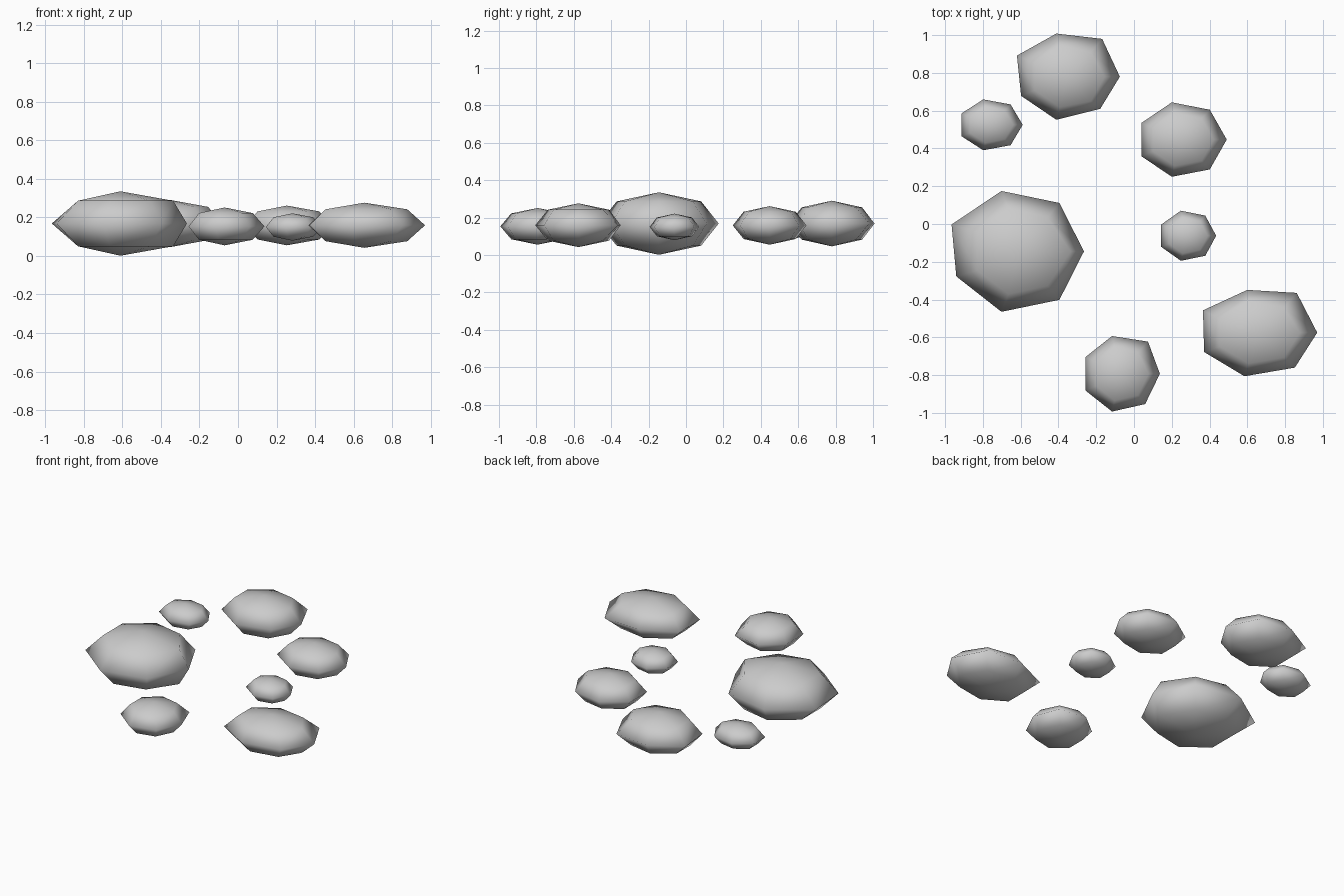
import bpy, bmesh
from math import sin, cos, pi

if "Cube" in bpy.data.objects:
    bpy.data.objects.remove(bpy.data.objects["Cube"])

SIDES, STEPS = 7, 4


def stone(name, centre, radii, bumps=()):
    """Squashed seven-sided ball; bumps are (ring, side, dx, dy) nudges."""
    cx, cy, cz = centre
    rx, ry, rz = radii
    nudge = {(r, s): (dx, dy) for r, s, dx, dy in bumps}
    bm = bmesh.new()
    bottom = bm.verts.new((cx, cy, cz - rz))
    top = bm.verts.new((cx, cy, cz + rz))
    rings = []
    for r in range(1, STEPS):
        lat = -pi / 2 + pi * r / STEPS
        ring = []
        for s in range(SIDES):
            a = 2 * pi * s / SIDES
            dx, dy = nudge.get((r, s), (0, 0))
            ring.append(bm.verts.new((cx + rx * cos(lat) * cos(a) + dx,
                                      cy + ry * cos(lat) * sin(a) + dy,
                                      cz + rz * sin(lat))))
        rings.append(ring)
    for s in range(SIDES):
        t = (s + 1) % SIDES
        bm.faces.new((bottom, rings[0][t], rings[0][s]))
        bm.faces.new((top, rings[-1][s], rings[-1][t]))
        for lo, hi in zip(rings, rings[1:]):
            bm.faces.new((lo[s], lo[t], hi[t], hi[s]))
    for f in bm.faces:
        f.smooth = True
    mesh = bpy.data.meshes.new(name)
    bm.to_mesh(mesh)
    bm.free()
    bpy.context.collection.objects.link(bpy.data.objects.new(name, mesh))


# Large stones with slightly uneven outlines
stone("stone_largest", (-0.61, -0.145, 0.168), (0.345, 0.328, 0.167),
      [(2, 3, -0.045, 0.0), (2, 4, -0.02, 0.01), (3, 0, 0.03, 0), (1, 0, 0.03, 0),
       (2, 2, -0.015, 0), (2, 5, -0.015, 0)])
stone("stone_back", (-0.35, 0.78, 0.168), (0.275, 0.234, 0.122),
      [(2, 1, 0.01, 0.017), (2, 3, -0.022, 0.01), (2, 6, 0, 0.013)])
stone("stone_front_right", (0.655, -0.575, 0.159), (0.315, 0.237, 0.117),
      [(2, 1, 0.01, 0.025), (2, 2, 0.015, -0.005), (2, 3, -0.006, 0.015)])

# Medium stones
stone("stone_back_right", (0.253, 0.447, 0.158), (0.238, 0.202, 0.103))
stone("stone_front", (-0.07, -0.793, 0.153), (0.207, 0.205, 0.098),
      [(2, 1, 0.015, 0.01)])

# Small pebbles
stone("pebble_back_left", (-0.76, 0.525, 0.15), (0.171, 0.138, 0.075))
stone("pebble_middle", (0.282, -0.062, 0.15), (0.153, 0.136, 0.071))
